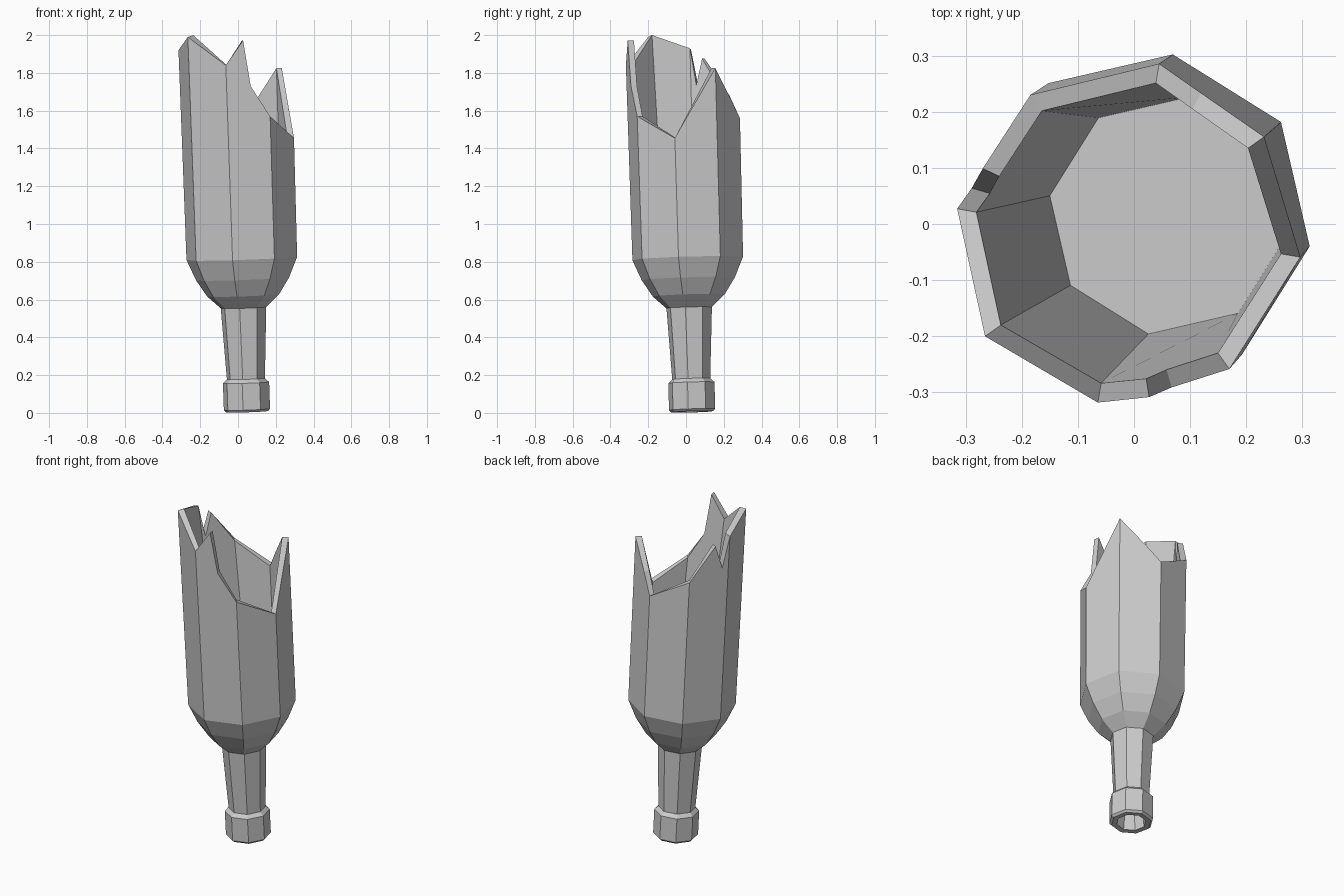
import bpy, bmesh, math
from mathutils import Vector

if "Cube" in bpy.data.objects:
    bpy.data.objects.remove(bpy.data.objects["Cube"])

N = 8
TX, TY = -0.034, -0.029          # lean of the bottle axis


def centre(z):
    return Vector((0.048 + TX * z, 0.033 + TY * z, z))


def corner(k, r):
    a = math.radians(-9.5 + 45 * k)
    return Vector((r * math.cos(a), r * math.sin(a), 0))


def ring(bm, r, z):
    # octagon perpendicular to the leaning axis
    out = []
    for k in range(N):
        p = corner(k, r)
        p.z = -TX * p.x - TY * p.y
        out.append(bm.verts.new(centre(z) + p))
    return out


def bridge(bm, a, b):
    for i in range(len(a)):
        j = (i + 1) % len(a)
        bm.faces.new((a[i], a[j], b[j], b[i]))


def rim_point(k, r, z, f):
    # point on the octagon outline at fractional side position k
    i = int(k)
    p = corner(i, r).lerp(corner(i + 1, r), k - i) * f
    return centre(z) + p


def wall(bm, base, rim, ks):
    # one polygon per side, from the base ring up to the broken edge
    n = len(rim)
    for s in range(N):
        ids = [i for i, k in enumerate(ks) if s <= k < s + 1]
        ids.append((ids[-1] + 1) % n)
        bm.faces.new([base[s], base[(s + 1) % N]] + [rim[i] for i in reversed(ids)])


bm = bmesh.new()

# mouth hole, lip, neck and shoulder
profile = [(0.07, 0.12), (0.082, 0.008), (0.112, 0.006), (0.124, 0.018), (0.124, 0.16),
           (0.102, 0.18), (0.122, 0.557), (0.193, 0.622), (0.25, 0.71), (0.297, 0.818)]
rings = [ring(bm, r, z) for r, z in profile]
for a, b in zip(rings, rings[1:]):
    bridge(bm, a, b)
bm.faces.new(rings[0])

# broken edge: side position, height, bulge
broken = [(0, 1.455, 1), (1, 1.825, 1), (1.6, 1.67, 1), (2, 1.56, 1), (3, 1.68, 1),
          (3.64, 1.875, 1), (3.84, 1.735, 1), (4, 1.92, 1), (5, 1.99, 1),
          (6, 1.84, 1), (6.42, 1.972, 1.03), (6.56, 1.73, 1.02), (7, 1.57, 1)]
ks = [b[0] for b in broken]
outer = [bm.verts.new(rim_point(k, 0.302, z, f)) for k, z, f in broken]
inner = [bm.verts.new(rim_point(k, 0.267, z + (0.01 if k in (4, 5) else 0), f))
         for k, z, f in broken]
bridge(bm, outer, inner)
wall(bm, rings[-1], outer, ks)

# inside wall and floor
floor = [bm.verts.new(Vector((0.061, 0.015, 0.8)) + corner(k, 0.214)) for k in range(N)]
wall(bm, floor, inner, ks)
bm.faces.new(floor)

bmesh.ops.recalc_face_normals(bm, faces=bm.faces)
mesh = bpy.data.meshes.new("broken_bottle")
bm.to_mesh(mesh)
bm.free()
bpy.context.collection.objects.link(bpy.data.objects.new("broken_bottle", mesh))
